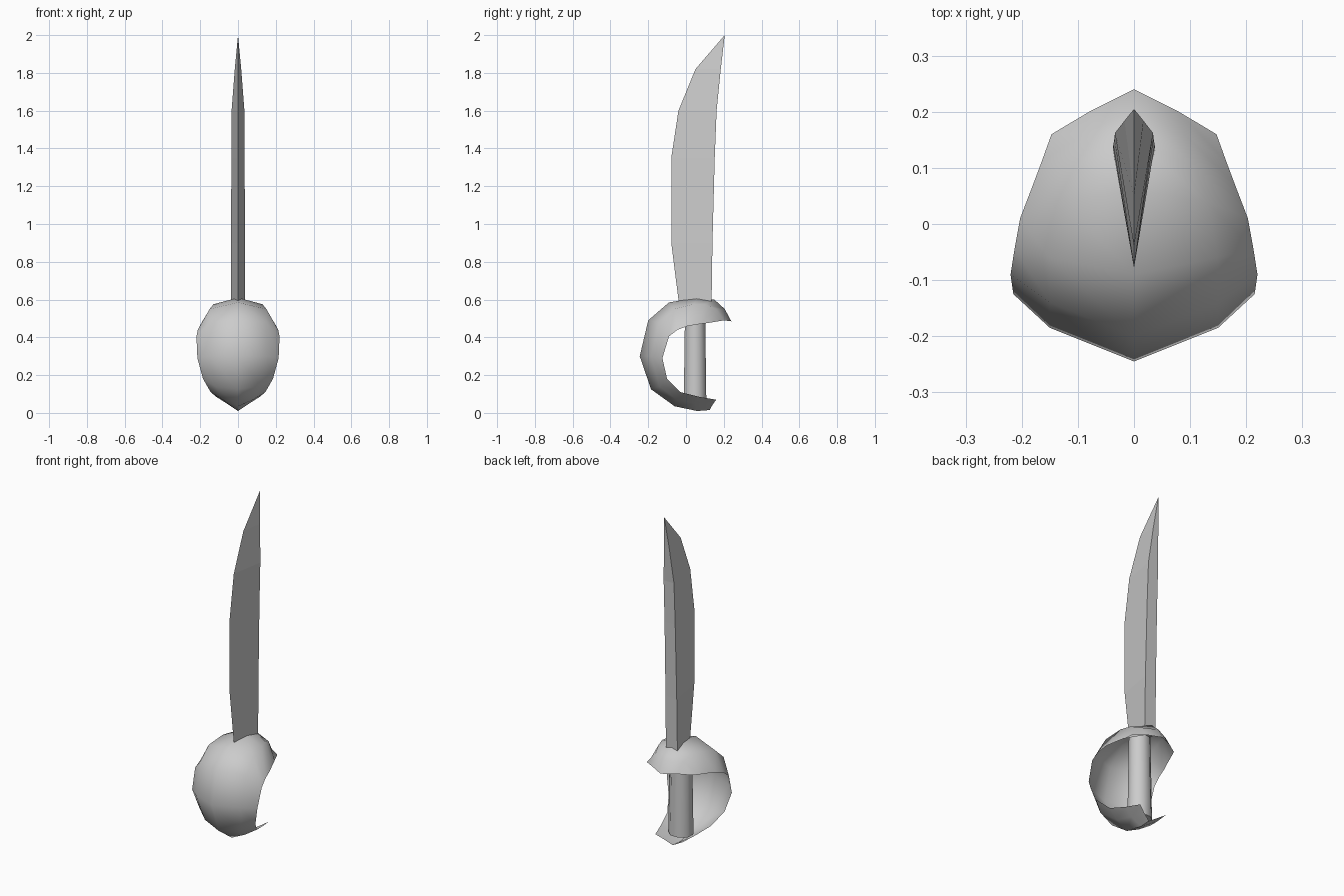
import bpy
import bmesh
import math
from mathutils import Matrix, Vector

default_cube = bpy.data.objects.get("Cube")
if default_cube:
    bpy.data.objects.remove(default_cube, do_unlink=True)


def make_material(name, value):
    material = bpy.data.materials.new(name)
    material.use_nodes = True
    color = (value, value, value, 1)
    material.diffuse_color = color
    material.node_tree.nodes["Principled BSDF"].inputs["Base Color"].default_value = color
    return material


def make_object(name, bm, material, smooth_angle=None):
    mesh = bpy.data.meshes.new(name)
    bm.to_mesh(mesh)
    bm.free()
    mesh.materials.append(material)
    obj = bpy.data.objects.new(name, mesh)
    bpy.context.collection.objects.link(obj)
    if smooth_angle:
        bpy.ops.object.select_all(action="DESELECT")
        obj.select_set(True)
        bpy.context.view_layer.objects.active = obj
        bpy.ops.object.shade_smooth_by_angle(angle=math.radians(smooth_angle))
    return obj


grey = make_material("plain grey", 0.6)

# Blade: triangular section, sharp at the front, with a flat spine.
# Each station: height, cutting edge y, spine y, spine half width
blade_stations = [
    (0.56, -0.035, 0.135, 0.038),
    (0.9, -0.078, 0.14, 0.037),
    (1.35, -0.078, 0.152, 0.035),
    (1.6, -0.04, 0.162, 0.034),
    (1.82, 0.05, 0.184, 0.017),
]
bm = bmesh.new()
rings = []
for z, edge_y, spine_y, half in blade_stations:
    points = [(0, edge_y, z), (half, spine_y, z), (-half, spine_y, z)]
    rings.append([bm.verts.new(p) for p in points])
for low, high in zip(rings, rings[1:]):
    for i in range(3):
        j = (i + 1) % 3
        bm.faces.new((low[i], low[j], high[j], high[i]))
tip = bm.verts.new((0, 0.205, 2))
for i in range(3):
    bm.faces.new((rings[-1][i], rings[-1][(i + 1) % 3], tip))
bm.faces.new(reversed(rings[0]))
bmesh.ops.recalc_face_normals(bm, faces=bm.faces[:])
make_object("blade", bm, grey)

# Hand guard: open shell swept from the top back, round the front, to the
# bottom back. Each station: middle (y, z), shoulder (x, y, z), rim (x, y, z)
guard_stations = [
    ((0.24, 0.485), (0.08, 0.2, 0.49), (0.147, 0.16, 0.485)),
    ((0.205, 0.55), (0.09, 0.16, 0.55), (0.165, 0.11, 0.475)),
    ((0.15, 0.6), (0.11, 0.1, 0.575), (0.18, 0.07, 0.47)),
    ((0.06, 0.61), (0.13, 0.04, 0.575), (0.203, 0.01, 0.46)),
    ((-0.09, 0.585), (0.15, -0.06, 0.55), (0.213, -0.045, 0.44)),
    ((-0.2, 0.49), (0.15, -0.14, 0.48), (0.22, -0.09, 0.405)),
    ((-0.245, 0.3), (0.15, -0.185, 0.3), (0.215, -0.125, 0.29)),
    ((-0.185, 0.125), (0.12, -0.14, 0.14), (0.185, -0.1, 0.18)),
    ((-0.06, 0.035), (0.08, -0.05, 0.07), (0.145, -0.03, 0.11)),
    ((0.06, 0.01), (0.06, 0.05, 0.05), (0.115, 0.07, 0.085)),
    ((0.125, 0.015), (0.045, 0.14, 0.042), (0.09, 0.16, 0.07)),
]
bm = bmesh.new()
rows = []
for middle, shoulder, rim in guard_stations:
    half = [Vector(shoulder), Vector(rim)]
    mirrored = [Vector((-p.x, p.y, p.z)) for p in reversed(half)]
    points = mirrored + [Vector((0, *middle))] + half
    rows.append([bm.verts.new(p) for p in points])
for upper, lower in zip(rows, rows[1:]):
    for i in range(len(upper) - 1):
        bm.faces.new((upper[i], lower[i], lower[i + 1], upper[i + 1]))
make_object("hand_guard", bm, grey, 50)

# Grip: eight-sided handle, slightly narrower at the top
bm = bmesh.new()
bmesh.ops.create_cone(
    bm, cap_ends=True, segments=8, radius1=0.068, radius2=0.06, depth=0.52,
    matrix=Matrix.Translation((0, 0.048, 0.32))
    @ Matrix.Diagonal((1.05, 0.95, 1, 1))
    @ Matrix.Rotation(math.pi / 8, 4, "Z"),
)
make_object("grip", bm, grey, 50)
